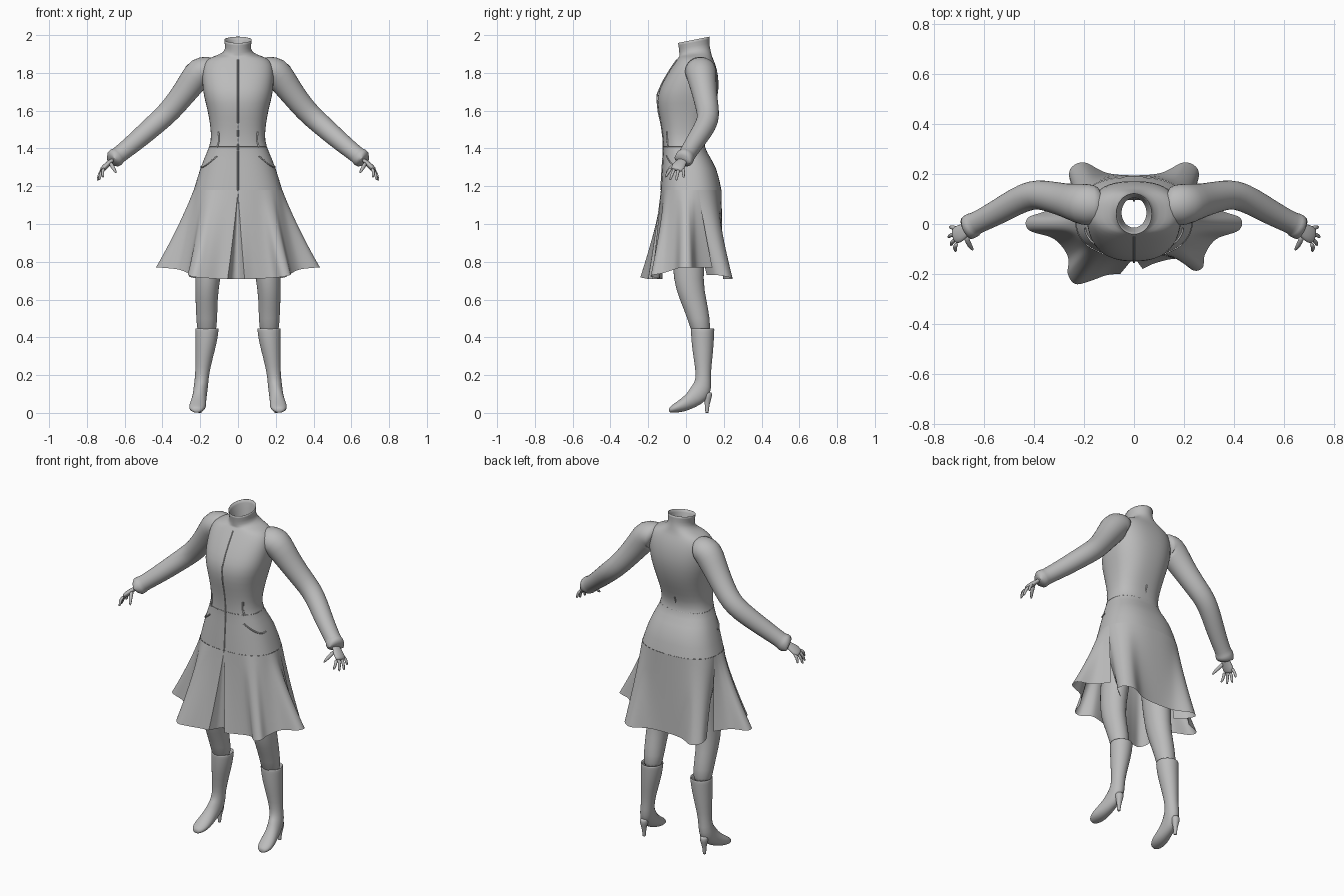
import bpy, bmesh
from math import sin, cos, pi, radians, copysign
from mathutils import Vector

cube = bpy.data.objects.get("Cube")
if cube:
    bpy.data.objects.remove(cube, do_unlink=True)

grey = bpy.data.materials.new("plain_grey")
grey.use_nodes = True
grey.diffuse_color = (0.5, 0.5, 0.5, 1)
grey.node_tree.nodes["Principled BSDF"].inputs["Base Color"].default_value = grey.diffuse_color


def loft(name, rings, closed=True, caps=(False, False), subdiv=1, mirror=False):
    """Skin a list of equal point rows."""
    bm = bmesh.new()
    rows = [[bm.verts.new(p) for p in ring] for ring in rings]
    n = len(rows[0])
    for a, b in zip(rows, rows[1:]):
        for i in range(n if closed else n - 1):
            j = (i + 1) % n
            bm.faces.new((a[i], a[j], b[j], b[i]))
    for row, cap in zip((rows[0], rows[-1]), caps):
        if cap:
            bm.faces.new(row)
    bmesh.ops.recalc_face_normals(bm, faces=bm.faces)
    mesh = bpy.data.meshes.new(name)
    bm.to_mesh(mesh)
    bm.free()
    mesh.shade_smooth()
    mesh.materials.append(grey)
    obj = bpy.data.objects.new(name, mesh)
    bpy.context.collection.objects.link(obj)
    if mirror:
        obj.modifiers.new("Mirror", "MIRROR")
    if subdiv:
        mod = obj.modifiers.new("Smooth", "SUBSURF")
        mod.levels = mod.render_levels = subdiv
    return obj


def oval(center, u, v, n=16):
    c = Vector(center)
    return [c + u * cos(2 * pi * i / n) + v * sin(2 * pi * i / n) for i in range(n)]


def limb(name, stations, n=16, flat=1.0, caps=(True, True)):
    """Tube along a path of (x, y, z, radius), mirrored across x."""
    pts = [Vector(s[:3]) for s in stations]
    rings = []
    for i, s in enumerate(stations):
        t = (pts[min(i + 1, len(pts) - 1)] - pts[max(i - 1, 0)]).normalized()
        u = Vector((0, 1, 0)).cross(t).normalized()
        rings.append(oval(pts[i], u * s[3] * flat, t.cross(u) * s[3], n))
    return loft(name, rings, caps=caps, mirror=True)


def upright(name, stations, caps=(False, True)):
    """Leg-like tube of (x, y, z, half width, half depth, tilt), mirrored."""
    rings = []
    for x, y, z, rx, ry, tilt in stations:
        t = radians(tilt)
        rings.append(oval((x, y, z), Vector((rx, 0, 0)), Vector((0, cos(t), -sin(t))) * ry))
    return loft(name, rings, caps=caps, mirror=True)


# Coat body: height, half width, front y, back y
BODY = [(1.88, .05, -.015, .105), (1.97, .067, -.036, .118), (1.985, .076, -.046, .126),
        (1.94, .067, -.036, .122), (1.905, .072, -.036, .13), (1.888, .13, -.035, .137),
        (1.868, .175, -.05, .147), (1.82, .192, -.083, .165), (1.75, .19, -.125, .175),
        (1.68, .183, -.155, .17), (1.6, .16, -.148, .15), (1.52, .147, -.13, .118),
        (1.44, .14, -.12, .09), (1.38, .165, -.12, .108), (1.3, .2, -.126, .165),
        (1.18, .235, -.133, .188)]


def section(station, angle):
    z, hw, yf, yb = station
    collar = z > 1.9 or station is BODY[0]
    e = 1 if collar else 0.82
    c, s = cos(angle), sin(angle)
    mid, half = (yf + yb) / 2, (yb - yf) / 2
    x = hw * copysign(abs(c) ** e, c)
    y = mid + half * copysign(abs(s) ** e, s)
    return Vector((x, y, z + (0.2 * (y - mid) if collar else 0)))


def on_coat(deg, z):
    """Point on the coat body below the collar."""
    for a, b in zip(BODY[5:], BODY[6:]):
        if b[0] <= z <= a[0]:
            return section(a, radians(deg)).lerp(section(b, radians(deg)), (a[0] - z) / (a[0] - b[0]))
    return section(BODY[-1], radians(deg))


loft("coat_body", [[section(s, 2 * pi * i / 32) for i in range(32)] for s in BODY])


# Skirt panels: hem points with matching angle on the hip ring
def spline(points, steps):
    p = [points[0]] + points + [points[-1]]
    out = []
    for a, b, c, d in zip(p, p[1:], p[2:], p[3:]):
        for k in range(steps):
            t = k / steps
            out.append([0.5 * (2 * q + (r - o) * t + (2 * o - 5 * q + 4 * r - s) * t * t
                               + (3 * q - o - 3 * r + s) * t ** 3) for o, q, r, s in zip(a, b, c, d)])
    return out + [list(points[-1])]


def panel(name, hem, steps=6, rows=10):
    hem = spline(hem, steps)
    top = [section(BODY[-1], radians(h[0])) for h in hem]
    grid = []
    for k in range(rows + 1):
        t = k / rows
        out = 0.82 * t + 0.18 * t * t
        grid.append([Vector((a.x + (h[1] - a.x) * out, a.y + (h[2] - a.y) * out,
                             a.z + (h[3] - a.z) * t)) for a, h in zip(top, hem)])
    return loft(name, grid, closed=False, subdiv=0)


panel("left_front_skirt", [
    (-90, .035, -.18, .71), (-80, .09, -.155, .71), (-68, .18, -.14, .715), (-56, .235, -.185, .72),
    (-47, .275, -.175, .73), (-36, .285, -.12, .74), (-24, .33, -.06, .76), (-12, .42, -.025, .77),
    (-4, .425, .025, .77), (4, .34, .06, .77), (10, .28, .14, .77)])
panel("right_front_skirt", [
    (-90, -.055, -.2, .71), (-100, -.11, -.205, .71), (-112, -.18, -.23, .715), (-122, -.235, -.24, .72),
    (-132, -.265, -.2, .73), (-144, -.265, -.13, .74), (-156, -.32, -.06, .76), (-168, -.42, -.025, .77),
    (-176, -.425, .025, .77), (-184, -.34, .06, .77), (-190, -.28, .14, .77)])
panel("front_pleat", [(-89.9, .035, -.18, .71), (-90, -.01, -.125, .71), (-90.1, -.055, -.2, .71)], 2)
panel("back_skirt", [
    (-4, .19, .11, .73), (12, .25, .16, .73), (30, .255, .22, .72), (45, .2, .247, .71),
    (65, .11, .205, .71), (90, 0, .195, .71), (115, -.11, .205, .71), (135, -.2, .247, .71),
    (150, -.255, .22, .72), (168, -.25, .16, .73), (184, -.19, .11, .73)])


# Seams, placket and pockets as fine piping on the coat
def piping(name, path, radius=0.0025):
    curve = bpy.data.curves.new(name, "CURVE")
    curve.dimensions = "3D"
    curve.bevel_depth = radius
    curve.bevel_resolution = 1
    spl = curve.splines.new("POLY")
    spl.points.add(len(path) - 1)
    for pt, p in zip(spl.points, path):
        pt.co = (*p, 1)
    curve.materials.append(grey)
    obj = bpy.data.objects.new(name, curve)
    bpy.context.collection.objects.link(obj)


piping("front_placket", [on_coat(-90, 1.87 - 0.023 * k) for k in range(31)], 0.004)
piping("waist_seam", [on_coat(6 * k, 1.41) for k in range(61)], 0.0015)
for side, sign in (("left", 1), ("right", -1)):
    arc = [on_coat(-90 + sign * (35 + 45 * t), 1.36 - 0.06 * sin(pi * 0.6 * t))
           for t in [k / 10 for k in range(11)]]
    piping(side + "_pocket_edge", arc, 0.004)
    piping(side + "_waist_dart", [on_coat(-90 + sign * 42, 1.49 - 0.012 * k) for k in range(8)], 0.005)
piping("back_tab", [on_coat(90, 1.5 - 0.01 * k) for k in range(6)], 0.005)

# Sleeves with puffed shoulders and turned cuffs
limb("sleeve", [(.14, .075, 1.80, .075), (.165, .075, 1.812, .083), (.2, .078, 1.812, .086),
                (.245, .088, 1.748, .074), (.295, .1, 1.68, .066), (.36, .116, 1.60, .061),
                (.41, .118, 1.553, .059), (.47, .092, 1.50, .056), (.55, .045, 1.43, .051),
                (.615, .012, 1.378, .046), (.64, 0, 1.358, .046), (.643, -.002, 1.356, .052),
                (.672, -.02, 1.334, .05), (.673, -.021, 1.333, .044), (.65, -.006, 1.35, .036)])

# Hands
limb("palm", [(.645, -.005, 1.352, .024), (.675, -.023, 1.33, .028), (.695, -.037, 1.312, .038),
              (.715, -.046, 1.292, .037), (.722, -.05, 1.284, .028)], n=10, flat=0.42)
for finger, by, tip in (("index", -.077, (.715, -.11, 1.247)), ("middle", -.058, (.735, -.085, 1.232)),
                        ("ring", -.037, (.745, -.052, 1.23)), ("little", -.016, (.738, -.012, 1.245))):
    base, end = Vector((.708, by, 1.296)), Vector(tip)
    mid = base.lerp(end, .5) + Vector((.008, 0, .006))
    limb(finger + "_finger", [(*base, .0095), (*mid, .009), (*base.lerp(end, .85), .0075), (*end, .004)], n=8)
limb("thumb", [(.675, -.045, 1.325, .013), (.664, -.075, 1.302, .011),
               (.652, -.095, 1.283, .009), (.645, -.105, 1.268, .004)], n=8)

# Legs
upright("leg", [(.13, .03, 1.05, .085, .095, 0), (.145, .015, .88, .078, .09, 0),
                (.162, .01, .7, .067, .08, 0), (.167, .037, .6, .059, .072, 0),
                (.165, .068, .5, .057, .06, 0), (.166, .083, .4, .05, .05, 0)], caps=(True, True))

# Heeled boots
upright("boot", [(.165, .085, .4, .05, .05, 0), (.164, .088, .447, .056, .057, 0),
                 (.164, .088, .45, .063, .064, 0), (.165, .088, .43, .063, .063, 0),
                 (.169, .088, .37, .058, .06, 0), (.18, .09, .29, .047, .051, 0),
                 (.19, .092, .2, .036, .038, 0), (.196, .09, .145, .039, .049, 15),
                 (.2, .075, .108, .038, .06, 42), (.207, .03, .068, .039, .045, 65),
                 (.213, -.02, .04, .046, .037, 82), (.217, -.06, .026, .043, .025, 88),
                 (.218, -.084, .017, .028, .017, 90), (.218, -.09, .015, .012, .009, 90)])
upright("stiletto_heel", [(.2, .112, .115, .028, .03, 0), (.2, .115, .08, .022, .022, 0),
                          (.201, .112, .045, .012, .012, 0), (.201, .111, .003, .009, .009, 0),
                          (.201, .111, 0, .009, .009, 0)], caps=(True, True))
